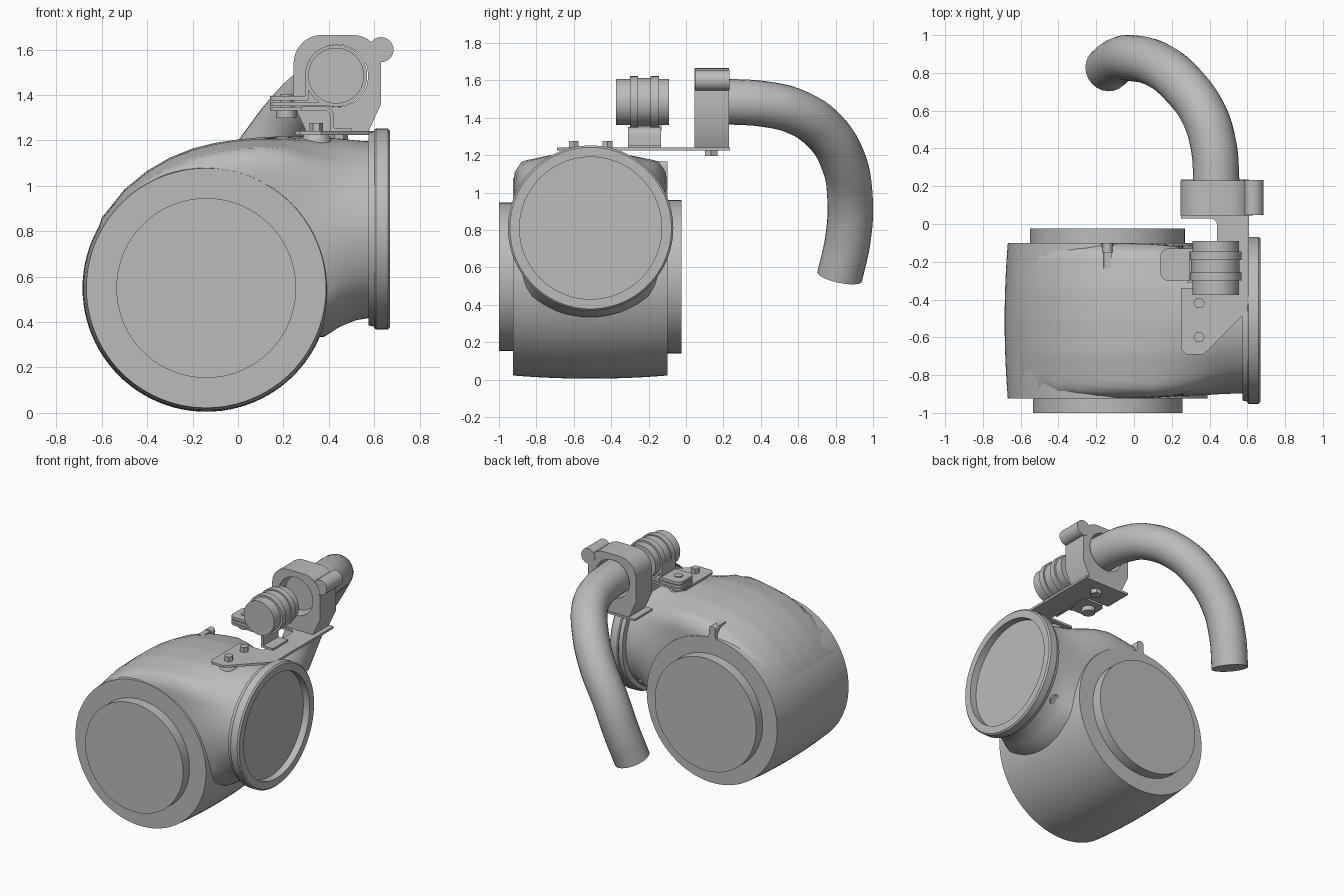
import bpy, bmesh, math
from mathutils import Vector, Matrix

cube = bpy.data.objects.get("Cube")
if cube:
    bpy.data.objects.remove(cube, do_unlink=True)

grey = bpy.data.materials.new("plain grey")
grey.use_nodes = True
grey.diffuse_color = (0.5, 0.5, 0.5, 1)
grey.node_tree.nodes["Principled BSDF"].inputs["Base Color"].default_value = (0.5, 0.5, 0.5, 1)


def shade(ob, angle=30):
    bpy.ops.object.select_all(action='DESELECT')
    ob.select_set(True)
    bpy.context.view_layer.objects.active = ob
    bpy.ops.object.shade_smooth_by_angle(angle=math.radians(angle))


def loft(name, rings):
    """Skin closed rings of equal size and cap both ends."""
    bm = bmesh.new()
    vs = [[bm.verts.new(p) for p in ring] for ring in rings]
    n = len(vs[0])
    for a, b in zip(vs, vs[1:]):
        for i in range(n):
            j = (i + 1) % n
            bm.faces.new((a[i], a[j], b[j], b[i]))
    bm.faces.new(vs[0])
    bm.faces.new(vs[-1])
    bmesh.ops.recalc_face_normals(bm, faces=bm.faces)
    mesh = bpy.data.meshes.new(name)
    bm.to_mesh(mesh)
    bm.free()
    ob = bpy.data.objects.new(name, mesh)
    bpy.context.collection.objects.link(ob)
    mesh.materials.append(grey)
    shade(ob)
    return ob


def lathe(name, base, axis, profile, n=64):
    """Turn (distance along axis, radius) pairs about an axis."""
    rot = Vector((0, 0, 1)).rotation_difference(Vector(axis).normalized())
    turn = [2 * math.pi * i / n for i in range(n)]
    return loft(name, [[Vector(base) + rot @ Vector((r * math.cos(a), r * math.sin(a), d))
                        for a in turn] for d, r in profile])


def prism_y(name, pts, y0, y1):
    return loft(name, [[(x, y, z) for x, z in pts] for y in (y0, y1)])


def prism_z(name, pts, z0, z1):
    return loft(name, [[(x, y, z) for x, y in pts] for z in (z0, z1)])


def arc(cx, cy, r, start, end, n=10):
    steps = [math.radians(start + (end - start) * i / n) for i in range(n + 1)]
    return [(cx + r * math.cos(a), cy + r * math.sin(a)) for a in steps]


MID = -0.5125
Y = (0, 1, 0)

# Barrel-shaped drum with a collar at each end
bulge = [(-0.4125 + 0.825 * i / 12) for i in range(13)]
lathe("drum", (-0.14, MID, 0.55), Y,
      [(d, 0.545 - 0.017 * (d / 0.4125) ** 2) for d in bulge], 96)
lathe("front_collar", (-0.14, -1, 0.55), Y, [(0, 0.396), (0.1, 0.396)], 96)
lathe("back_collar", (-0.14, -0.15, 0.55), Y, [(0, 0.41), (0.125, 0.41)], 96)


# Scroll that grows out of the drum and rounds off into the outlet neck
def section(x, top, bottom, n=96):
    mid, h = (top + bottom) / 2, (top - bottom) / 2
    t = max(0, min(1, (x - 0.08) / 0.5))
    t = t * t * (3 - 2 * t)
    planes = ((1, 0, 0.408), (0.04, 1, h), (0.2, 1, h + 0.028), (1.5, 1, h + 0.5025))
    ring = []
    for i in range(n):
        a = 2 * math.pi * (i + 0.5) / n
        c, s = math.cos(a), math.sin(a)
        box = min(d / (p * abs(c) + q * abs(s)) for p, q, d in planes)
        r = box * (1 - t) + t / math.hypot(c / 0.385, s / h)
        ring.append((x, MID + r * c, mid + r * s))
    return ring


scroll = [(-0.66, 0.68, 0.5), (-0.6, 0.86, 0.45), (-0.5, 0.985, 0.45), (-0.4, 1.067, 0.45),
          (-0.3, 1.125, 0.45), (-0.2, 1.165, 0.45), (-0.1, 1.19, 0.45), (0, 1.205, 0.45),
          (0.1, 1.214, 0.43), (0.2, 1.219, 0.39), (0.3, 1.217, 0.33), (0.38, 1.213, 0.335),
          (0.45, 1.208, 0.38), (0.52, 1.2, 0.408), (0.6, 1.195, 0.422)]
loft("scroll_neck", [section(*s) for s in scroll])

# Outlet flange with a recessed face
lathe("outlet_flange", (0, -0.51, 0.81), (1, 0, 0),
      [(0.575, 0.38), (0.575, 0.425), (0.6, 0.43), (0.6, 0.437), (0.607, 0.442),
       (0.66, 0.442), (0.67, 0.432), (0.67, 0.38), (0.62, 0.38)], 96)

# Small lug on top of the drum and a stub under the neck
prism_y("top_lug", [(-0.185, 1.05), (-0.095, 1.05), (-0.115, 1.1)]
        + arc(-0.14, 1.14, 0.026, 0, 180) + [(-0.165, 1.1)], -0.15, -0.1)
prism_y("lug_rib", [(-0.165, 1.05), (-0.115, 1.05), (-0.12, 1.155), (-0.16, 1.155)], -0.235, -0.14)
lathe("neck_stub", (0.5, -0.27, 0.58), (0, 0.7, -0.7), [(0, 0.036), (0.075, 0.036)], 24)

# Mounting plate, its bosses and bolts
prism_z("mount_plate", [(0.25, -0.665), (0.25, -0.34), (0.44, -0.34), (0.44, -0.02)]
        + arc(0.4, -0.01, 0.04, 0, 90, 5)
        + [(0.25, 0.03), (0.25, 0.235), (0.61, 0.235), (0.61, -0.45), (0.385, -0.675)]
        + [(0.365, -0.69), (0.275, -0.69)], 1.225, 1.241)
for i, y in enumerate((-0.42, -0.60)):
    lathe(f"plate_boss_{i}", (0.345, y, 1.15), (0, 0, 1), [(0, 0.07), (0.04, 0.07), (0.075, 0.055)], 32)
    lathe(f"plate_bolt_{i}", (0.345, y, 1.24), (0, 0, 1), [(0, 0.03), (0.036, 0.03)], 6)
lathe("clamp_nut", (0.445, 0.135, 1.195), (0, 0, 1), [(0, 0.04), (0.032, 0.04)], 6)

# Clamp block with a bored hole and a hinge ear
AX, AZ = 0.435, 1.485
clamp = prism_y("pipe_clamp", [(0.3, 1.24), (0.245, 1.36), (0.245, 1.53)]
                + arc(0.37, 1.54, 0.125, 180, 90, 8)
                + arc(0.505, 1.54, 0.125, 90, 0, 8) + [(0.63, 1.36), (0.575, 1.24)], 0.045, 0.23)
bore = lathe("bore_cutter", (AX, 0, AZ), Y, [(0, 0.138), (0.3, 0.138)])
bore.hide_render = True
cut = clamp.modifiers.new("bore", 'BOOLEAN')
cut.object = bore
cut.solver = 'EXACT'
bpy.context.view_layer.objects.active = clamp
bpy.ops.object.modifier_apply(modifier="bore")
bpy.data.objects.remove(bore, do_unlink=True)
shade(clamp)
lathe("clamp_ear", (0.63, 0.047, 1.6), Y, [(0, 0.055), (0.186, 0.055)], 32)

# Curved pipe running back and down from the clamp
path = [(0.435, 0.1, 1.487), (0.435, 0.25, 1.485), (0.42, 0.42, 1.473), (0.37, 0.58, 1.435),
        (0.26, 0.735, 1.335), (0.13, 0.84, 1.17), (0, 0.877, 0.97), (-0.08, 0.867, 0.76),
        (-0.14, 0.822, 0.55)]
curve = bpy.data.curves.new("bent_pipe", 'CURVE')
curve.dimensions = '3D'
curve.bevel_depth = 0.122
curve.bevel_resolution = 10
curve.use_fill_caps = True
spline = curve.splines.new('BEZIER')
spline.bezier_points.add(len(path) - 1)
spline.resolution_u = 8
for bp, co in zip(spline.bezier_points, path):
    bp.co = co
    bp.handle_left_type = bp.handle_right_type = 'AUTO'
pipe = bpy.data.objects.new("bent_pipe", curve)
bpy.context.collection.objects.link(pipe)
curve.materials.append(grey)
bpy.ops.object.select_all(action='DESELECT')
pipe.select_set(True)
bpy.context.view_layer.objects.active = pipe
bpy.ops.object.convert(target='MESH')
shade(bpy.context.view_layer.objects.active)

# Banded coupling in front of the clamp
lathe("coupling", (AX - 0.003, 0, AZ), Y,
      [(-0.375, 0.123), (-0.3, 0.123), (-0.3, 0.137), (-0.256, 0.137), (-0.256, 0.127),
       (-0.19, 0.127), (-0.19, 0.137), (-0.145, 0.137), (-0.145, 0.123), (-0.09, 0.123)])

# Stepped bracket, strap tabs and fastener that hold the coupling
prism_y("step_bracket", [(0.28, 1.333), (0.38, 1.333)] + arc(0.38, 1.308, 0.025, 90, 0, 5)
        + [(0.405, 1.255), (0.405, 1.24), (0.5, 1.24), (0.5, 1.255), (0.422, 1.255)]
        + arc(0.38, 1.308, 0.042, 0, 90, 5) + [(0.28, 1.35)], -0.31, -0.135)
tab = [(0.31, -0.3), (0.31, -0.13)] + arc(0.18, -0.17, 0.04, 90, 180, 5) + arc(0.18, -0.26, 0.04, 180, 270, 5)
for name, z0, z1 in (("bracket_tab", 1.333, 1.348), ("lower_strap_tab", 1.351, 1.369),
                     ("upper_strap_tab", 1.375, 1.395)):
    prism_z(name, tab, z0, z1)
prism_y("strap_upright", [(0.295, 1.375), (0.311, 1.375), (0.311, 1.48), (0.295, 1.48)], -0.3, -0.145)
prism_y("strap_foot", [(0.295, 1.351), (0.45, 1.351), (0.45, 1.369), (0.295, 1.369)], -0.3, -0.145)
lathe("strap_bolt", (0.212, -0.217, 1.3), (0, 0, 1),
      [(0, 0.045), (0.034, 0.045), (0.034, 0.028), (0.102, 0.028)], 24)
